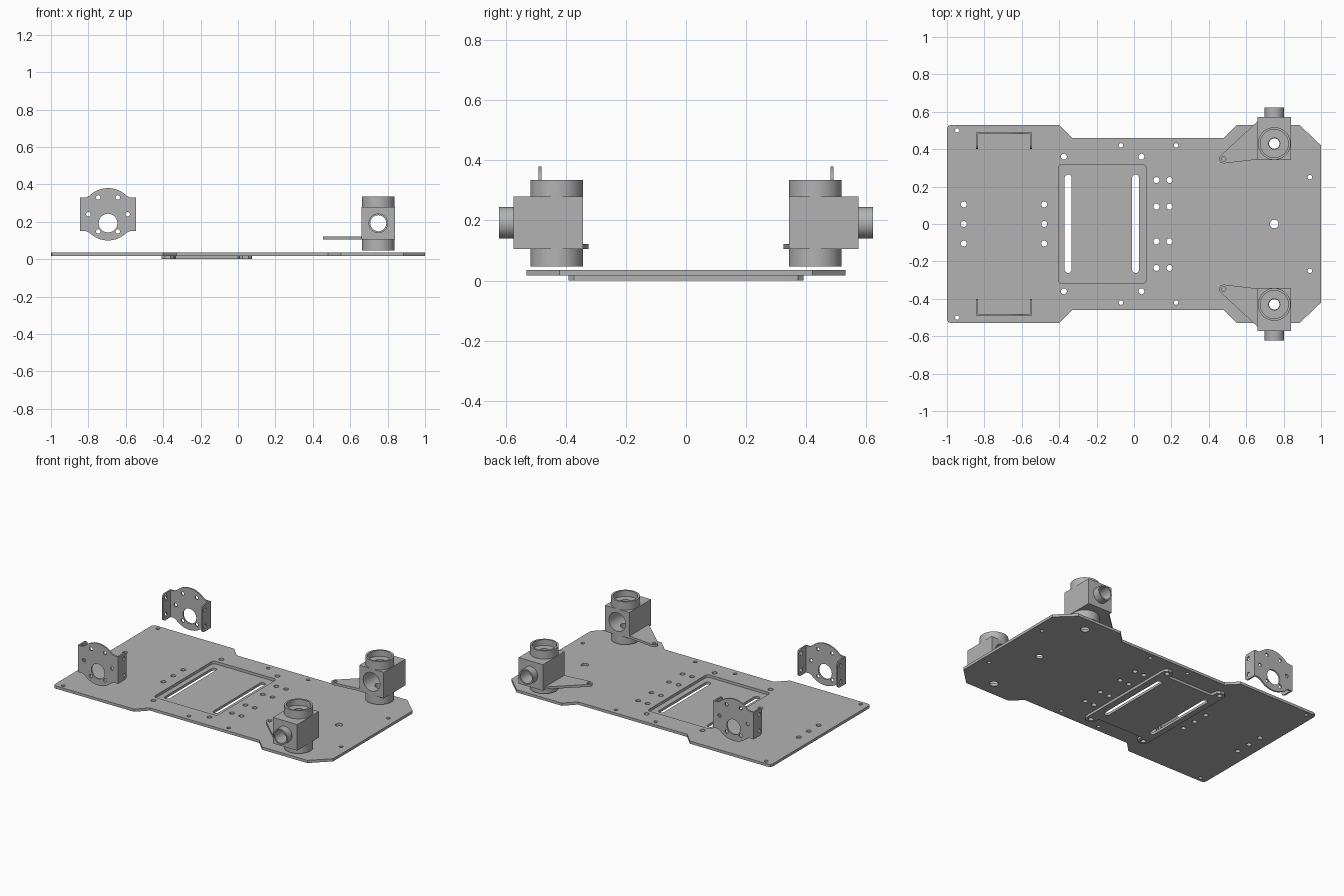
import bpy, bmesh, math
from mathutils import Matrix, Vector

if "Cube" in bpy.data.objects:
    bpy.data.objects.remove(bpy.data.objects["Cube"])

grey = bpy.data.materials.new("plain grey")
grey.diffuse_color = (0.45, 0.45, 0.45, 1)
grey.use_nodes = True
grey.node_tree.nodes["Principled BSDF"].inputs["Base Color"].default_value = grey.diffuse_color


def add(name, mesh):
    mesh.materials.clear()
    mesh.materials.append(grey)
    ob = bpy.data.objects.new(name, mesh)
    bpy.context.collection.objects.link(ob)
    return ob


def circle(x, y, r, n=24):
    return [(x + r * math.cos(2 * math.pi * i / n),
             y + r * math.sin(2 * math.pi * i / n)) for i in range(n)]


def round_rect(x0, x1, y0, y1, r, n=6):
    pts = []
    for k, (cx, cy) in enumerate(((x1 - r, y1 - r), (x0 + r, y1 - r),
                                  (x0 + r, y0 + r), (x1 - r, y0 + r))):
        for i in range(n + 1):
            a = math.pi / 2 * (k + i / n)
            pts.append((cx + r * math.cos(a), cy + r * math.sin(a)))
    return pts


def sheet(name, loops, z0, z1, matrix=Matrix()):
    """Flat sheet from an outline followed by its holes."""
    cu = bpy.data.curves.new(name, 'CURVE')
    cu.dimensions, cu.fill_mode = '2D', 'BOTH'
    cu.extrude = (z1 - z0) / 2
    for pts in loops:
        sp = cu.splines.new('POLY')
        sp.points.add(len(pts) - 1)
        for p, (x, y) in zip(sp.points, pts):
            p.co = (x, y, 0, 1)
        sp.use_cyclic_u = True
    tmp = bpy.data.objects.new("tmp", cu)
    bpy.context.collection.objects.link(tmp)
    bpy.context.view_layer.update()
    dg = bpy.context.evaluated_depsgraph_get()
    me = bpy.data.meshes.new_from_object(tmp.evaluated_get(dg))
    bpy.data.objects.remove(tmp)
    bm = bmesh.new()
    bm.from_mesh(me)
    bmesh.ops.remove_doubles(bm, verts=bm.verts, dist=1e-5)
    bmesh.ops.recalc_face_normals(bm, faces=bm.faces)
    for f in bm.faces:
        f.smooth = False
    bm.to_mesh(me)
    bm.free()
    me.transform(matrix @ Matrix.Translation((0, 0, (z0 + z1) / 2)))
    return add(name, me)


def rod(name, a, b, r):
    a, b = Vector(a), Vector(b)
    me = bpy.data.meshes.new(name)
    bm = bmesh.new()
    m = Matrix.Translation((a + b) / 2) @ (b - a).to_track_quat('Z', 'Y').to_matrix().to_4x4()
    bmesh.ops.create_cone(bm, cap_ends=True, segments=40, radius1=r, radius2=r,
                          depth=(b - a).length, matrix=m)
    bm.to_mesh(me)
    bm.free()
    return add(name, me)


def combine(ob, others, op):
    for o in others:
        m = ob.modifiers.new("bool", 'BOOLEAN')
        m.operation, m.solver, m.object = op, 'EXACT', o
    bpy.context.view_layer.update()
    me = bpy.data.meshes.new_from_object(ob.evaluated_get(bpy.context.evaluated_depsgraph_get()))
    ob.modifiers.clear()
    ob.data = me
    for o in others:
        bpy.data.objects.remove(o)


def mirrored(ob, name):
    me = ob.data.copy()
    me.transform(Matrix.Scale(-1, 4, (0, 1, 0)))
    me.flip_normals()
    return add(name, me)


# base plate
half = [(-0.40, -0.53), (-0.33, -0.46), (0.48, -0.46), (0.55, -0.53), (0.885, -0.53), (1, -0.42)]
corner = [(-1, -0.51), (-0.994, -0.524), (-0.98, -0.53)]
lower = corner + half
outline = lower + [(x, -y) for x, y in reversed(lower)]
holes = [circle(x, y, 0.016) for x in (-0.91, -0.48) for y in (-0.105, 0, 0.105)]
holes += [circle(x, s * y, r) for s in (-1, 1) for x, y, r in (
    (-0.945, 0.5, 0.012), (-0.07, 0.42, 0.012), (0.225, 0.42, 0.012),
    (0.94, 0.25, 0.012), (-0.375, 0.36, 0.016), (0.04, 0.36, 0.016),
    (0.12, 0.235, 0.016), (0.19, 0.235, 0.016), (0.12, 0.093, 0.016),
    (0.19, 0.093, 0.016), (0.75, 0.43, 0.028))]
holes += [circle(0.75, 0, 0.023), round_rect(-0.405, 0.065, -0.317, 0.317, 0.02)]
sheet("base_plate", [outline] + holes, 0.017, 0.035)

# lower tray with four screw ears and two slots
ear = [(-0.335, 0.33), (-0.343, 0.375), (-0.36, 0.39), (-0.39, 0.39), (-0.408, 0.372), (-0.41, 0.35)]
back = [(-0.335 - x, y) for x, y in reversed(ear)] + ear
tray = back + [(x, -y) for x, y in reversed(back)]
slots = [round_rect(x, x + 0.037, -0.262, 0.265, 0.018) for x in (-0.371, -0.01)]
screws = [circle(x, s * 0.36, 0.016) for x in (-0.375, 0.04) for s in (-1, 1)]
sheet("lower_tray", [tray] + slots + screws, 0, 0.017)

# motor bracket: round face with two bent flanges
cx, cz, R = -0.695, 0.24, 0.14
w, h = 0.15, 0.09
arc = [(cx + R * math.cos(math.radians(a)), cz + R * math.sin(math.radians(a)))
       for a in range(45, 136, 5)]
top = [(cx + w, cz + h), (cx + 0.118, cz + h)] + arc + [(cx - 0.118, cz + h), (cx - w, cz + h)]
face = top + [(x, 2 * cz - z) for x, z in reversed(top)]
face_holes = [circle(cx, 0.193, 0.05, 32)]
face_holes += [circle(cx + dx, cz + dz, 0.012, 16) for dx, dz in (
    (-0.052, 0.09), (0.052, 0.09), (-0.105, 0), (0.105, 0), (-0.052, -0.092), (0.052, -0.092))]
upright = Matrix.Rotation(math.pi / 2, 4, 'X')
b = sheet("front_motor_bracket_face", [face] + face_holes, 0.48, 0.49, upright)
mirrored(b, "rear_motor_bracket_face")
side = Matrix(((0, 0, 1, 0), (1, 0, 0, 0), (0, 1, 0, 0), (0, 0, 0, 1)))
flange = [(-0.49, cz - h), (-0.42, cz - h), (-0.406, cz - h + 0.006), (-0.40, cz - h + 0.02),
          (-0.40, cz + h - 0.02), (-0.406, cz + h - 0.006), (-0.42, cz + h), (-0.49, cz + h)]
for label, x in (("left", cx - w), ("right", cx + w - 0.01)):
    f = sheet("front_bracket_flange_" + label,
              [flange] + [circle(-0.43, cz + d, 0.013, 16) for d in (-0.055, 0.055)],
              x, x + 0.01, side)
    mirrored(f, "rear_bracket_flange_" + label)

# bearing housing: block, vertical collars, outward spout, stepped bores
X, Y, Z = 0.75, -0.43, 0.192
me = bpy.data.meshes.new("housing")
bm = bmesh.new()
bmesh.ops.create_cube(bm, size=1, matrix=Matrix.Translation((X, -0.458, Z))
                      @ Matrix.Diagonal((0.18, 0.23, 0.175, 1)))
bm.to_mesh(me)
bm.free()
housing = add("front_bearing_housing", me)
combine(housing, [rod("collar", (X, Y, 0.047), (X, Y, 0.334), 0.0875),
                  rod("spout", (X, -0.622, Z), (X, -0.5, Z), 0.052)], 'UNION')
combine(housing, [rod("top_cup", (X, Y, 0.295), (X, Y, 0.4), 0.075),
                  rod("bottom_cup", (X, Y, 0), (X, Y, 0.086), 0.075),
                  rod("through_bore", (X, Y, 0), (X, Y, 0.4), 0.03),
                  rod("spout_bore", (X, -0.7, Z), (X, -0.3, Z), 0.043),
                  rod("inner_bore", (X, -0.53, Z), (X, -0.3, Z), 0.062)], 'DIFFERENCE')
for o in (housing, mirrored(housing, "rear_bearing_housing")):
    bpy.context.view_layer.objects.active = o
    bpy.ops.object.select_all(action='DESELECT')
    o.select_set(True)
    bpy.ops.object.shade_smooth_by_angle(angle=math.radians(30))

# steering arm reaching from each housing
tip = [(0.479 + 0.024 * math.cos(math.radians(a)), -0.348 + 0.024 * math.sin(math.radians(a)))
       for a in range(85, 226, 20)]
arm = sheet("front_steering_arm", [tip + [(0.661, -0.55), (0.661, -0.345)],
                                   circle(0.479, -0.348, 0.012, 16)], 0.105, 0.121)
mirrored(arm, "rear_steering_arm")
